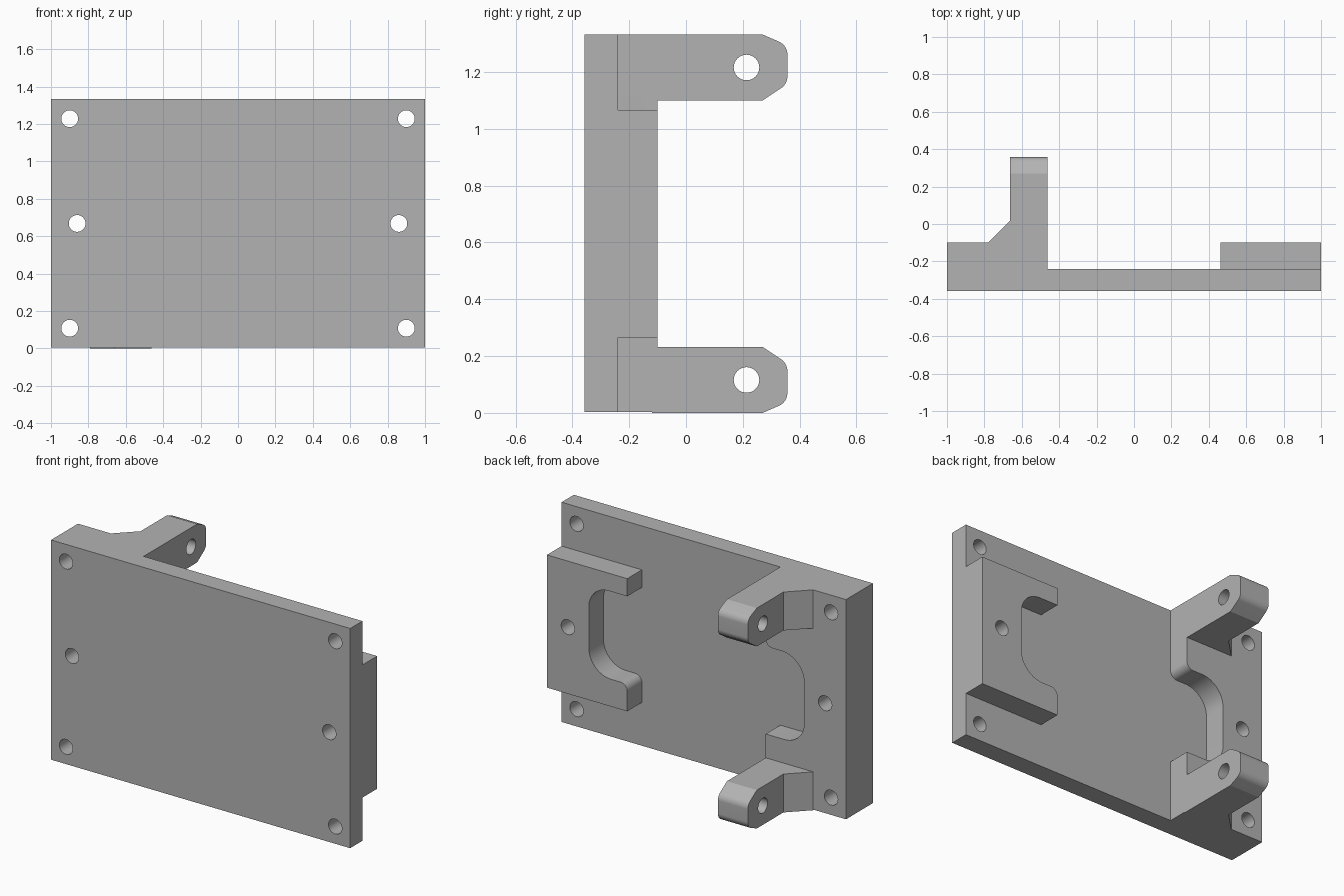
import bpy, bmesh, math
from mathutils import Vector, Matrix

cube = bpy.data.objects.get("Cube")
if cube:
    bpy.data.objects.remove(cube, do_unlink=True)

FRONT, PLATE_BACK, PAD_BACK = -0.357, -0.24, -0.10
BOTTOM, TOP = 0.004, 1.332
GREY = (0.45, 0.45, 0.45, 1.0)

mat = bpy.data.materials.new("machined_grey")
mat.use_nodes = True
mat.diffuse_color = GREY
mat.node_tree.nodes["Principled BSDF"].inputs["Base Color"].default_value = GREY


def fillet(corners, steps=10):
    """Outline from (u, v) or (u, v, radius) corners."""
    out = []
    for i, c in enumerate(corners):
        p = Vector(c[:2])
        if len(c) == 2:
            out.append(p)
            continue
        r = c[2]
        a = (Vector(corners[i - 1][:2]) - p).normalized()
        b = (Vector(corners[(i + 1) % len(corners)][:2]) - p).normalized()
        half = a.angle(b) / 2
        centre = p + (a + b).normalized() * r / math.sin(half)
        start = (p + a * r / math.tan(half) - centre).normalized()
        end = (p + b * r / math.tan(half) - centre).normalized()
        for k in range(steps + 1):
            out.append(centre + start.lerp(end, k / steps).normalized() * r)
    return out


def prism(name, corners, axis, lo, hi):
    """Extrude an outline along an axis; (u, v) are the other two axes in order."""
    bm = bmesh.new()
    verts = []
    for p in fillet(corners):
        co = [p.x, p.y]
        co.insert("xyz".index(axis), lo)
        verts.append(bm.verts.new(co))
    face = bm.faces.new(verts)
    res = bmesh.ops.extrude_face_region(bm, geom=[face])
    shift = Vector([(hi - lo) * (axis == a) for a in "xyz"])
    moved = [g for g in res["geom"] if isinstance(g, bmesh.types.BMVert)]
    bmesh.ops.translate(bm, verts=moved, vec=shift)
    return finish(name, bm)


def pin(name, centre, axis, radius=0.045):
    bm = bmesh.new()
    rot = Matrix.Rotation(math.pi / 2, 4, "X" if axis == "y" else "Y")
    bmesh.ops.create_cone(bm, cap_ends=True, segments=32, radius1=radius, radius2=radius,
                          depth=0.5, matrix=Matrix.Translation(centre) @ rot)
    return finish(name, bm)


def finish(name, bm):
    bmesh.ops.recalc_face_normals(bm, faces=bm.faces)
    mesh = bpy.data.meshes.new(name)
    bm.to_mesh(mesh)
    bm.free()
    mesh.materials.append(mat)
    obj = bpy.data.objects.new(name, mesh)
    bpy.context.collection.objects.link(obj)
    return obj


def combine(target, part, operation):
    mod = target.modifiers.new(part.name, "BOOLEAN")
    mod.operation, mod.solver, mod.object = operation, "EXACT", part
    bpy.context.view_layer.objects.active = target
    bpy.ops.object.modifier_apply(modifier=mod.name)
    bpy.data.objects.remove(part, do_unlink=True)


# Base plate
bracket = prism("mounting_bracket", [(-1, BOTTOM), (1, BOTTOM), (1, TOP), (-1, TOP)],
                "y", FRONT, PLATE_BACK)


# Pads with a C-shaped cutout; the second is the first turned half way round
def pad_outline(low, high):
    return [(1, low), (1, high), (0.463, high), (0.463, 0.96), (0.72, 0.96, 0.13),
            (0.72, 0.43, 0.15), (0.463, 0.43, 0.045), (0.463, low)]


turned = [(-c[0], BOTTOM + TOP - c[1], *c[2:]) for c in pad_outline(BOTTOM, TOP)]
for name, outline in (("short_pad", pad_outline(0.265, 1.067)), ("tall_pad", turned)):
    combine(bracket, prism(name, outline, "y", PLATE_BACK - 0.02, PAD_BACK), "UNION")

# Hinge lugs with sloped, rounded noses and a gusset on the outer side
lug = [(-0.12, 1.10), (0.27, 1.10), (0.357, 1.158, 0.05),
       (0.357, 1.294, 0.05), (0.27, TOP), (-0.12, TOP)]
for flip in (False, True):
    side = [(c[0], TOP - c[1], *c[2:]) for c in lug] if flip else lug
    low, high = min(c[1] for c in side), max(c[1] for c in side)
    combine(bracket, prism("lug", side, "x", -0.663, -0.463), "UNION")
    gusset = [(-0.79, -0.11), (-0.64, -0.11), (-0.64, 0.04)]
    combine(bracket, prism("gusset", gusset, "z", low, high), "UNION")
    combine(bracket, pin("hinge_hole", (-0.56, 0.213, (low + high) / 2), "x"), "DIFFERENCE")

# Bolt holes
for sx in (-1, 1):
    for x, z in ((0.9, 0.108), (0.86, 0.668), (0.9, 1.228)):
        combine(bracket, pin("bolt_hole", (sx * x, -0.22, z), "y"), "DIFFERENCE")

bpy.ops.object.select_all(action="DESELECT")
bracket.select_set(True)
bpy.context.view_layer.objects.active = bracket
bpy.ops.object.shade_smooth_by_angle(angle=math.radians(20))
